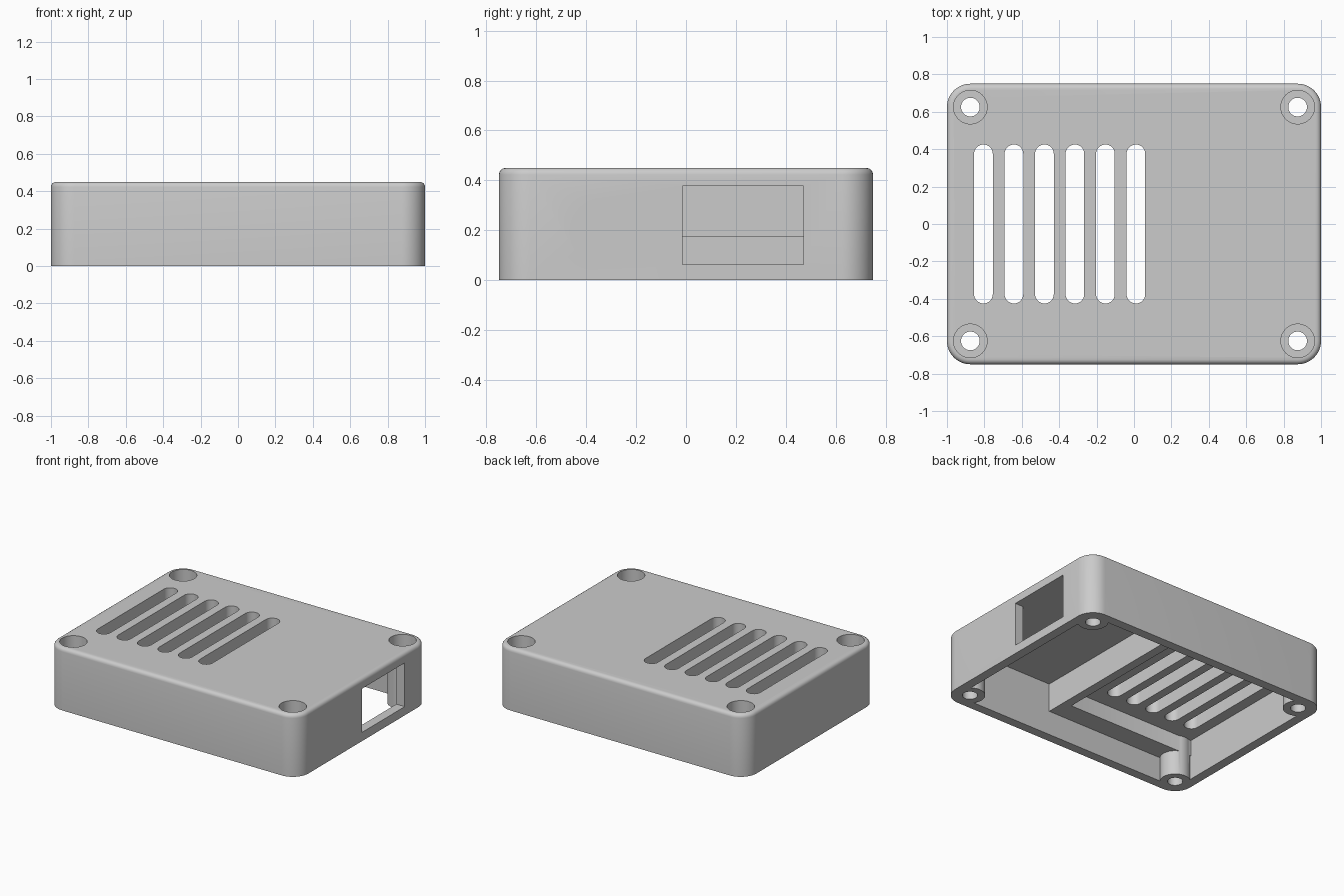
import bpy, bmesh, math
from mathutils import Matrix

default = bpy.data.objects.get("Cube")
if default:
    bpy.data.objects.remove(default, do_unlink=True)

WALL = 0.067
CEILING = 0.38
LEDGE = 0.175      # underside of the thick vent block
HOLE_X, HOLE_Y = 0.875, 0.625

grey = bpy.data.materials.new("plain grey")
grey.use_nodes = True
grey.diffuse_color = (0.6, 0.6, 0.6, 1)
grey.node_tree.nodes["Principled BSDF"].inputs["Base Color"].default_value = (0.6, 0.6, 0.6, 1)


def prism(name, x, y, width, depth, z0, z1, radius=0, steps=10, top_bevel=0, sideways=False):
    """Upright prism with rounded corners; a full radius makes a cylinder or slot."""
    points = []
    for i, (sx, sy) in enumerate([(1, 1), (-1, 1), (-1, -1), (1, -1)]):
        for k in range(steps + 1 if radius else 1):
            a = math.pi / 2 * (i + k / steps)
            points.append((x + sx * (width / 2 - radius) + radius * math.cos(a),
                           y + sy * (depth / 2 - radius) + radius * math.sin(a), z0))
    bm = bmesh.new()
    base = bm.faces.new([bm.verts.new(p) for p in points])
    grown = bmesh.ops.extrude_face_region(bm, geom=[base])["geom"]
    top = [g for g in grown if isinstance(g, bmesh.types.BMVert)]
    bmesh.ops.translate(bm, verts=top, vec=(0, 0, z1 - z0))
    bmesh.ops.remove_doubles(bm, verts=bm.verts[:], dist=1e-5)
    if top_bevel:
        rim = [e for e in bm.edges if all(v.co.z > z1 - 1e-4 for v in e.verts)]
        bmesh.ops.bevel(bm, geom=rim, offset=top_bevel, segments=4, profile=0.5, affect='EDGES')
    if sideways:
        bm.transform(Matrix.Rotation(math.pi / 2, 4, 'Y'))
    bmesh.ops.recalc_face_normals(bm, faces=bm.faces[:])
    mesh = bpy.data.meshes.new(name)
    bm.to_mesh(mesh)
    bm.free()
    mesh.materials.append(grey)
    obj = bpy.data.objects.new(name, mesh)
    bpy.context.collection.objects.link(obj)
    return obj


def combine(body, tool, operation):
    """Apply a boolean and drop the tool."""
    mod = body.modifiers.new("shape", 'BOOLEAN')
    mod.operation = operation
    mod.solver = 'EXACT'
    mod.object = tool
    bpy.context.view_layer.objects.active = body
    bpy.ops.object.modifier_apply(modifier=mod.name)
    bpy.data.objects.remove(tool, do_unlink=True)


# Outer shell, open underneath
body = prism("enclosure_lid", 0, 0, 2, 1.5, 0, 0.45, 0.125, 12, top_bevel=0.027)
combine(body, prism("cavity", 0, 0, 2 - 2 * WALL, 1.5 - 2 * WALL, -0.1, CEILING, 0.058), 'DIFFERENCE')

# Thick block under the vents, hollowed by a shallow recess
combine(body, prism("vent_block", -0.4, 0, 1.1, 1.4, LEDGE, 0.42), 'UNION')
left, right = WALL - 1, 0.085
combine(body, prism("vent_recess", (left + right) / 2, 0, right - left, 1.07, 0.1, 0.29), 'DIFFERENCE')

# Screw posts with counterbored holes in the four corners
corners = [(sx * HOLE_X, sy * HOLE_Y) for sx in (-1, 1) for sy in (-1, 1)]
for x, y in corners:
    combine(body, prism("post", x, y, 0.2, 0.2, 0, 0.42, 0.1), 'UNION')
for x, y in corners:
    combine(body, prism("counterbore", x, y, 0.18, 0.18, 0.2, 0.6, 0.09), 'DIFFERENCE')
    combine(body, prism("screw_hole", x, y, 0.1, 0.1, -0.1, 0.5, 0.05), 'DIFFERENCE')

# Row of ventilation slots
for i in range(6):
    combine(body, prism("slot", -0.805 + 0.163 * i, 0, 0.1, 0.85, 0.2, 0.6, 0.05), 'DIFFERENCE')

# Round and rectangular ports in the +x wall
combine(body, prism("round_port", -0.19, -0.325, 0.28, 0.28, 0.88, 1.1, 0.14, 14, sideways=True), 'DIFFERENCE')
combine(body, prism("square_port", 1, 0.228, 0.24, 0.486, 0.063, 0.378), 'DIFFERENCE')

# Smooth the rounded walls, keep real edges crisp
bpy.ops.object.select_all(action='DESELECT')
body.select_set(True)
bpy.context.view_layer.objects.active = body
bpy.ops.object.shade_smooth_by_angle(angle=math.radians(30))
